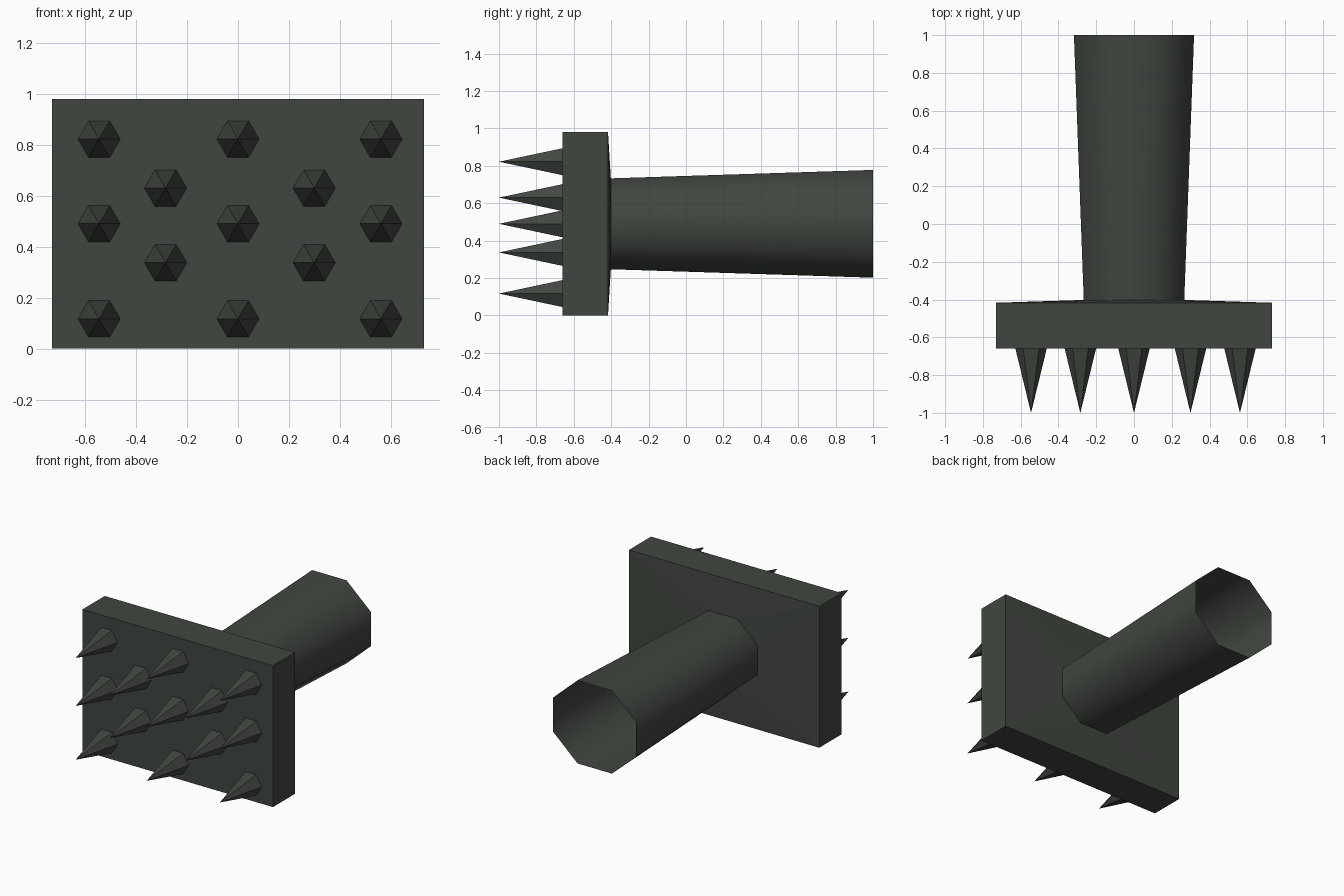
import bpy, bmesh, math

if "Cube" in bpy.data.objects:
    bpy.data.objects.remove(bpy.data.objects["Cube"])

mat = bpy.data.materials.new("dark_grey_green")
mat.diffuse_color = (0.053, 0.062, 0.051, 1)
mat.use_nodes = True
mat.node_tree.nodes["Principled BSDF"].inputs["Base Color"].default_value = mat.diffuse_color
CZ = 0.49  # height of the plate and tube axis


def make_object(name, bm):
    me = bpy.data.meshes.new(name)
    bm.to_mesh(me)
    bm.free()
    me.materials.append(mat)
    ob = bpy.data.objects.new(name, me)
    bpy.context.collection.objects.link(ob)
    return ob


def rect(bm, y, hx, hz):
    return [bm.verts.new((sx * hx, y, CZ + sz * hz))
            for sx, sz in ((1, 1), (-1, 1), (-1, -1), (1, -1))]


def octagon(bm, y, hx, hz):
    # flats face left, right, up and down
    k = 1 / math.cos(math.pi / 8)
    ring = []
    for i in range(8):
        a = math.pi / 8 + i * math.pi / 4
        ring.append(bm.verts.new((hx * k * math.cos(a), y, CZ + hz * k * math.sin(a))))
    return ring


# plate: box whose back rises slightly towards the tube
bm = bmesh.new()
front = rect(bm, -0.66, 0.73, 0.49)
back = rect(bm, -0.417, 0.73, 0.49)
collar = octagon(bm, -0.402, 0.266, 0.243)
bm.faces.new(front)
for i in range(4):
    j = (i + 1) % 4
    bm.faces.new((front[i], front[j], back[j], back[i]))
    # corner triangle and side trapezoid joining the collar
    a, b, c = collar[2 * i], collar[2 * i + 1], collar[(2 * i + 2) % 8]
    bm.faces.new((back[i], a, b))
    bm.faces.new((back[i], b, c, back[j]))
bmesh.ops.recalc_face_normals(bm, faces=bm.faces)
make_object("plate", bm)

# handle: open, widening eight-sided tube
bm = bmesh.new()
near = octagon(bm, -0.402, 0.266, 0.243)
far = octagon(bm, 1.0, 0.318, 0.288)
for i in range(8):
    j = (i + 1) % 8
    f = bm.faces.new((near[i], far[i], far[j], near[j]))
    f.smooth = True
    if f.normal.length == 0:
        f.normal_update()
    c = f.calc_center_median()
    if f.normal.x * c.x + f.normal.z * (c.z - CZ) < 0:
        f.normal_flip()
make_object("handle_tube", bm)

# spikes: six-sided cones, three rows of three with two pairs between
spots = [(x, z) for z in (0.117, 0.49, 0.822) for x in (-0.545, 0, 0.561)]
spots += [(x, z) for z in (0.337, 0.63) for x in (-0.284, 0.299)]
for n, (x, z) in enumerate(spots):
    bm = bmesh.new()
    tip = bm.verts.new((x, -1.0, z))
    base = [bm.verts.new((x + 0.083 * math.cos(i * math.pi / 3), -0.66,
                          z + 0.083 * math.sin(i * math.pi / 3))) for i in range(6)]
    for i in range(6):
        bm.faces.new((tip, base[(i + 1) % 6], base[i]))
    bm.normal_update()
    for f in bm.faces:
        c = f.calc_center_median()
        if f.normal.x * (c.x - x) + f.normal.z * (c.z - z) < 0:
            f.normal_flip()
    make_object("spike_%d" % (n + 1), bm)
